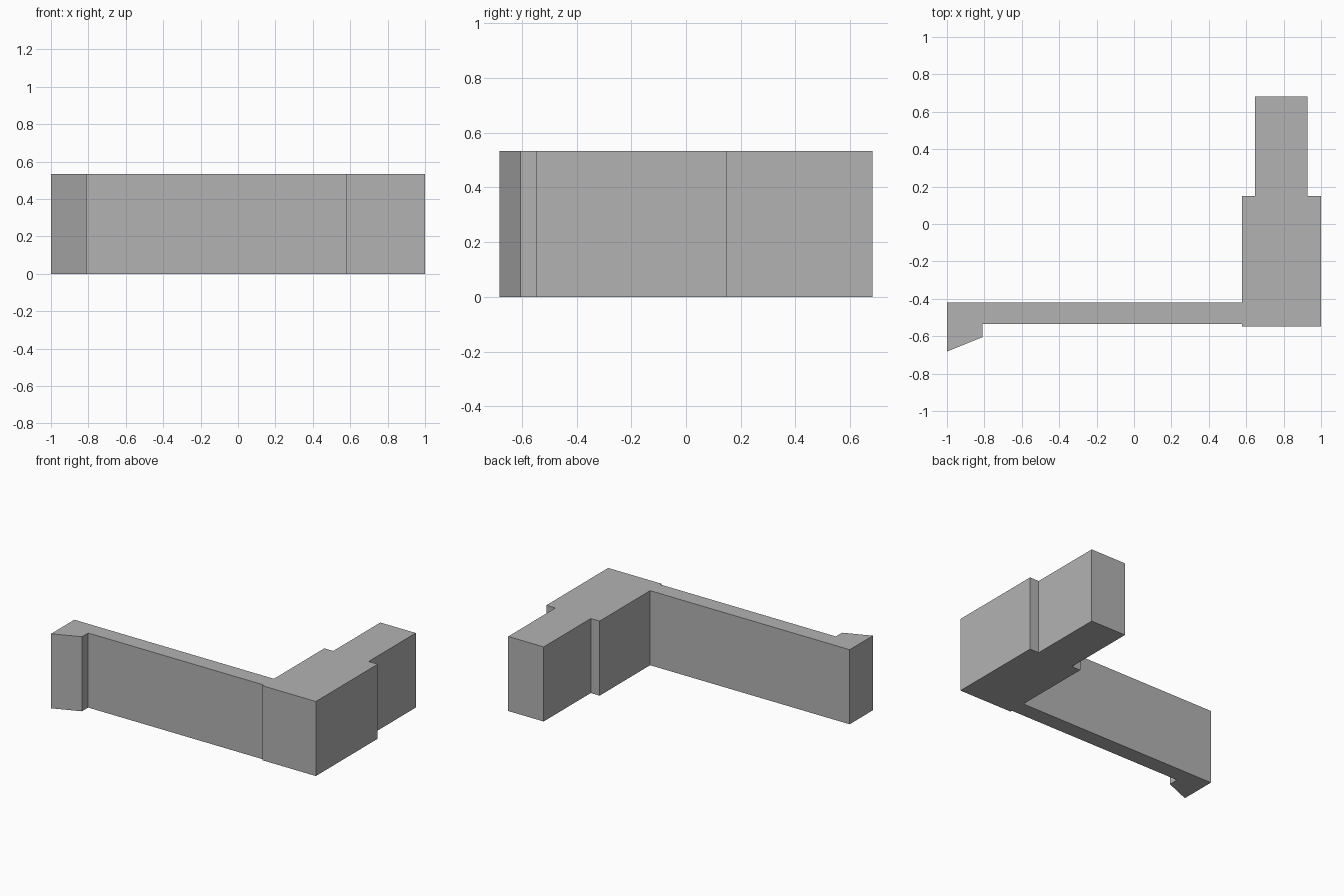
import bpy
import bmesh

cube = bpy.data.objects.get("Cube")
if cube:
    bpy.data.objects.remove(cube, do_unlink=True)

HEIGHT = 0.533

# Plain grey material
grey = bpy.data.materials.new("plain_grey")
grey.use_nodes = True
colour = (0.45, 0.45, 0.45, 1.0)
grey.diffuse_color = colour
grey.node_tree.nodes["Principled BSDF"].inputs["Base Color"].default_value = colour


def extrude_profile(name, outline, height, material):
    """Raise a flat counter-clockwise outline into a solid standing on the ground."""
    bm = bmesh.new()
    base = bm.faces.new([bm.verts.new((x, y, 0)) for x, y in outline])
    raised = bmesh.ops.extrude_face_region(bm, geom=[base], use_keep_orig=True)
    verts = [g for g in raised["geom"] if isinstance(g, bmesh.types.BMVert)]
    bmesh.ops.translate(bm, vec=(0, 0, height), verts=verts)
    bmesh.ops.recalc_face_normals(bm, faces=bm.faces)
    mesh = bpy.data.meshes.new(name)
    bm.to_mesh(mesh)
    bm.free()
    mesh.materials.append(material)
    obj = bpy.data.objects.new(name, mesh)
    bpy.context.collection.objects.link(obj)
    return obj


# Hooked end, long arm, wide block and narrower stem as one continuous outline
hook = [(-1, -0.42), (-1, -0.682), (-0.81, -0.605), (-0.81, -0.535)]
block_front = [(0.578, -0.535), (0.578, -0.549), (1, -0.549), (1, 0.15)]
stem = [(0.928, 0.15), (0.928, 0.682), (0.648, 0.682), (0.648, 0.15)]
block_back = [(0.578, 0.15), (0.578, -0.42)]

extrude_profile("hooked_corner_bracket", hook + block_front + stem + block_back, HEIGHT, grey)
